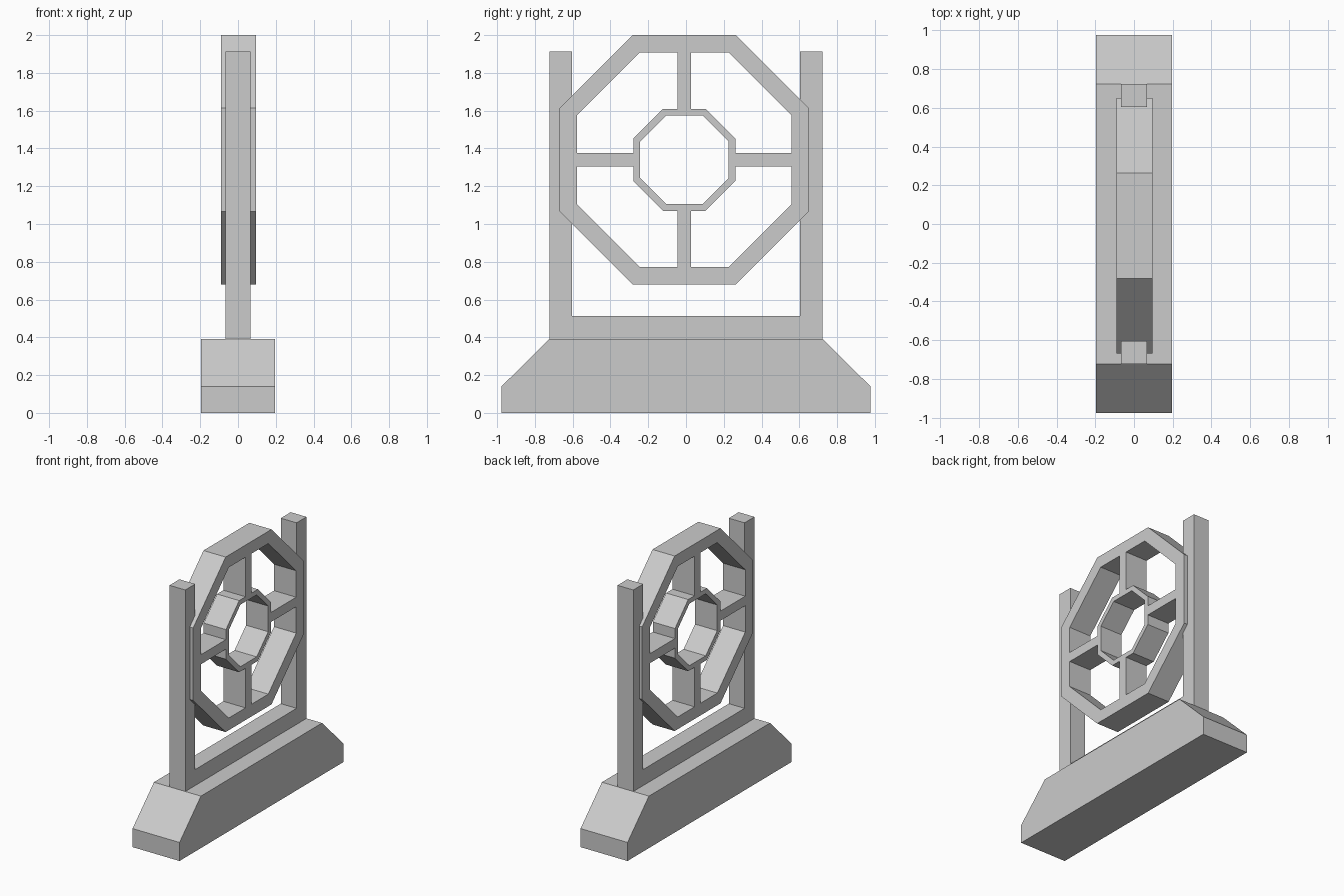
import bpy
import bmesh
from math import radians, tan

if "Cube" in bpy.data.objects:
    bpy.data.objects.remove(bpy.data.objects["Cube"])


def plate(name, loops, half_depth, centre=(0, 0, 0)):
    """Extrude closed (y, z) outlines along x; inner loops become holes."""
    curve = bpy.data.curves.new(name, 'CURVE')
    curve.dimensions = '2D'
    curve.fill_mode = 'BOTH'
    curve.extrude = half_depth
    for pts in loops:
        spline = curve.splines.new('POLY')
        spline.points.add(len(pts) - 1)
        for p, (y, z) in zip(spline.points, pts):
            p.co = (y, z, 0, 1)
        spline.use_cyclic_u = True
        spline.use_smooth = False
    ob = bpy.data.objects.new(name, curve)
    bpy.context.collection.objects.link(ob)
    ob.location = centre
    ob.rotation_euler = (radians(90), 0, radians(90))

    # Turn into a welded, flat-shaded mesh
    bpy.ops.object.select_all(action='DESELECT')
    ob.select_set(True)
    bpy.context.view_layer.objects.active = ob
    bpy.ops.object.convert(target='MESH')
    ob = bpy.context.view_layer.objects.active
    bm = bmesh.new()
    bm.from_mesh(ob.data)
    bmesh.ops.remove_doubles(bm, verts=bm.verts, dist=1e-4)
    bmesh.ops.recalc_face_normals(bm, faces=bm.faces)
    for f in bm.faces:
        f.smooth = False
    bm.to_mesh(ob.data)
    bm.free()
    return ob


def mirrored(half):
    """Complete a right-hand half outline with its mirror image."""
    return half + [(-y, z) for y, z in reversed(half)]


def turn(pts, quarters):
    for _ in range(quarters):
        pts = [(-z, y) for y, z in pts]
    return pts


T = tan(radians(22.5))


def octagon(a):
    """Regular octagon with flat sides at distance a from the centre."""
    return [p for q in range(4) for p in turn([(a, -a * T), (a, a * T)], q)]


# Base with sloped ends
plate("base", [mirrored([(0.977, 0), (0.977, 0.14), (0.722, 0.392)])], 0.196)

# U-shaped frame: two posts joined by a bottom rail
plate("support_frame",
      [mirrored([(0.722, 0.392), (0.722, 1.912), (0.604, 1.912), (0.604, 0.513)])],
      0.066)

# Octagonal wheel: rim, four spokes and open hub in one flush plate
RIM, RIM_IN, HUB, HUB_IN, SPOKE = 0.66, 0.568, 0.27, 0.234, 0.036
window = [(RIM_IN, SPOKE), (RIM_IN, RIM_IN * T), (RIM_IN * T, RIM_IN), (SPOKE, RIM_IN),
          (SPOKE, HUB), (HUB * T, HUB), (HUB, HUB * T), (HUB, SPOKE)]
plate("wheel",
      [octagon(RIM), octagon(HUB_IN)] + [turn(window, q) for q in range(4)],
      0.0925, (0.002, -0.009, 1.34))
